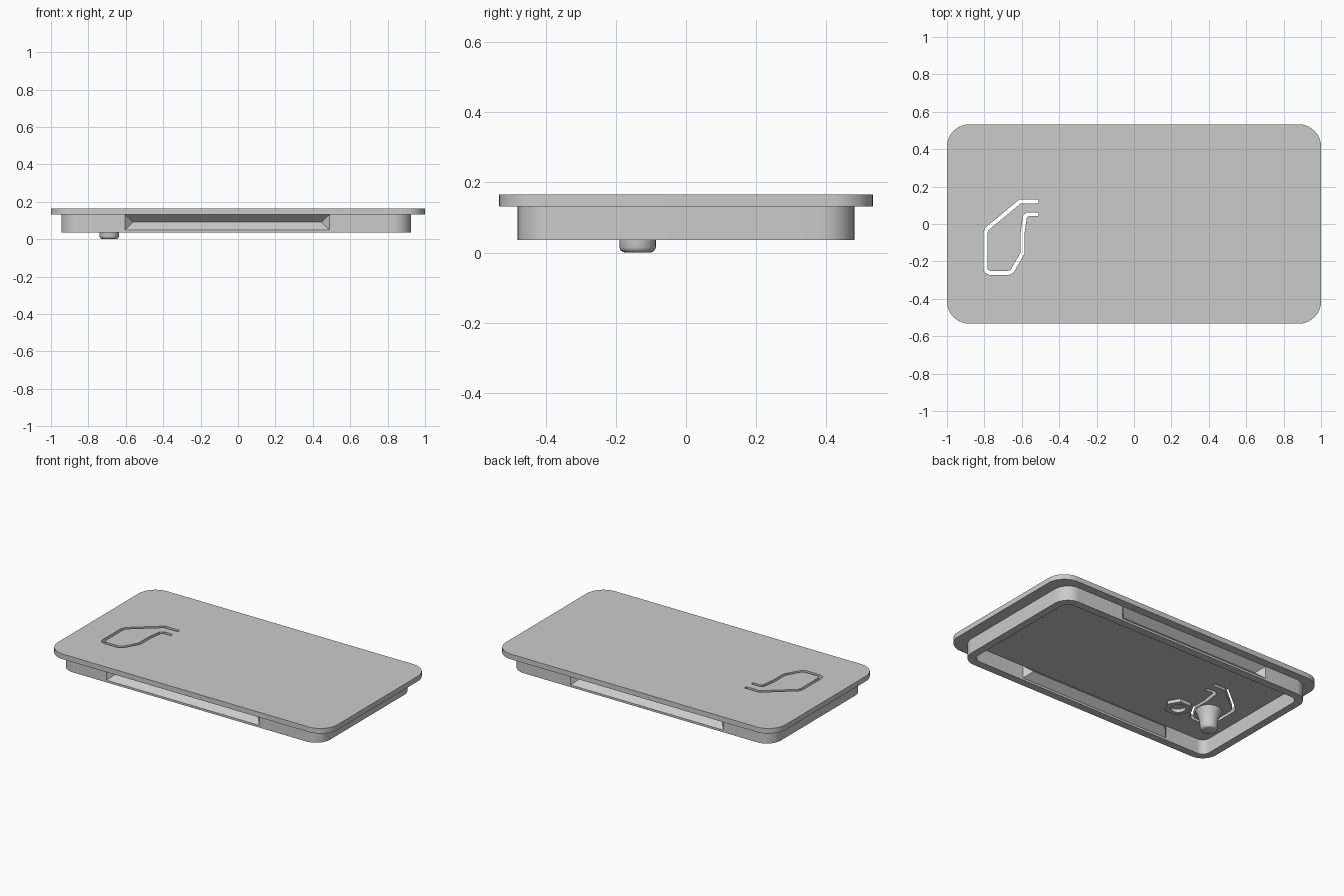
import bpy, bmesh
from math import sin, cos, pi
from mathutils import Vector

if "Cube" in bpy.data.objects:
    bpy.data.objects.remove(bpy.data.objects["Cube"])

grey = bpy.data.materials.new("plain grey")
grey.use_nodes = True
grey.diffuse_color = (0.6, 0.6, 0.6, 1)
grey.node_tree.nodes["Principled BSDF"].inputs["Base Color"].default_value = (0.6, 0.6, 0.6, 1)


def finish(name, bm):
    bmesh.ops.recalc_face_normals(bm, faces=bm.faces)
    mesh = bpy.data.meshes.new(name)
    bm.to_mesh(mesh)
    bm.free()
    obj = bpy.data.objects.new(name, mesh)
    bpy.context.collection.objects.link(obj)
    mesh.materials.append(grey)
    return obj


def prism(name, points, z0, z1):
    bm = bmesh.new()
    low = [bm.verts.new((p[0], p[1], z0)) for p in points]
    high = [bm.verts.new((p[0], p[1], z1)) for p in points]
    bm.faces.new(low)
    bm.faces.new(high)
    for i in range(len(low)):
        j = (i + 1) % len(low)
        bm.faces.new((low[i], low[j], high[j], high[i]))
    return finish(name, bm)


def circle(cx, cy, r, n):
    return [(cx + r * cos(2 * pi * i / n), cy + r * sin(2 * pi * i / n)) for i in range(n)]


def rounded(cx, hx, hy, r, steps=10):
    points = []
    for k, (sx, sy) in enumerate([(1, 1), (-1, 1), (-1, -1), (1, -1)]):
        for i in range(steps + 1):
            a = (k + i / steps) * pi / 2
            points.append((cx + sx * (hx - r) + r * cos(a), sy * (hy - r) + r * sin(a)))
    return points


def combine(obj, other, operation):
    other.hide_render = True
    mod = obj.modifiers.new("combine", 'BOOLEAN')
    mod.operation = operation
    mod.solver = 'EXACT'
    mod.object = other
    bpy.context.view_layer.objects.active = obj
    bpy.ops.object.modifier_apply(modifier=mod.name)
    bpy.data.objects.remove(other)


def ribbon(path, width):
    # Outline of a constant-width band with mitred corners
    pts = [Vector(p) for p in path]
    left, right = [], []
    for i, p in enumerate(pts):
        a = (p - pts[i - 1]).normalized() if i else (pts[1] - p).normalized()
        b = (pts[i + 1] - p).normalized() if i < len(pts) - 1 else a
        t = (a + b).normalized()
        n = Vector((-t.y, t.x)) * (width / 2 / t.dot(a))
        left.append(p + n)
        right.append(p - n)
    return left + right[::-1]


def wedge(name, side, inset):
    # Roof-shaped solid pointing inward from a long wall
    bm = bmesh.new()
    base_y, ridge_y = side * (0.49 - inset), side * (0.435 - inset)
    base = [bm.verts.new((x, base_y, z)) for x, z in
            [(-0.614, 0.041), (0.499, 0.041), (0.499, 0.141), (-0.614, 0.141)]]
    a = bm.verts.new((-0.56, ridge_y, 0.091))
    b = bm.verts.new((0.445, ridge_y, 0.091))
    b0, b1, b2, b3 = base
    for f in [base, (b0, b1, b, a), (b2, b3, a, b), (b0, a, b3), (b1, b2, b)]:
        bm.faces.new(f)
    return finish(name, bm)


def lathe(name, cx, cy, profile, n=32):
    bm = bmesh.new()
    rings = [[bm.verts.new((x, y, z)) for x, y in circle(cx, cy, r, n)] for r, z in profile]
    for low, high in zip(rings, rings[1:]):
        for i in range(n):
            j = (i + 1) % n
            bm.faces.new((low[i], low[j], high[j], high[i]))
    bm.faces.new(rings[0])
    bm.faces.new(rings[-1])
    return finish(name, bm)


# Cover plate with the slot that frees a flexible latch tongue
plate = prism("cover_plate", rounded(0, 1.0, 0.533, 0.12), 0.132, 0.165)
slot_path = [(-0.51, 0.12), (-0.61, 0.12), (-0.785, -0.025), (-0.795, -0.05),
             (-0.795, -0.235), (-0.79, -0.252), (-0.77, -0.262), (-0.67, -0.262),
             (-0.65, -0.25), (-0.596, -0.155), (-0.596, -0.05), (-0.583, 0.04),
             (-0.568, 0.052), (-0.51, 0.052)]
combine(plate, prism("slot_cutter", ribbon(slot_path, 0.021), 0.1, 0.2), 'DIFFERENCE')

# Skirt wall with a pinched-in finger groove on both long sides
wall = prism("skirt_wall", rounded(-0.01, 0.935, 0.48, 0.1), 0.036, 0.132)
combine(wall, prism("inner_cutter", rounded(-0.01, 0.885, 0.43, 0.05), 0.0, 0.2), 'DIFFERENCE')
for side in (-1, 1):
    combine(wall, wedge("groove_backing", side, 0.05), 'UNION')
    combine(wall, wedge("groove_cutter", side, 0), 'DIFFERENCE')

# Flared latch post with a rounded tip
post = lathe("latch_post", -0.688, -0.138,
             [(0.036, 0), (0.043, 0.002), (0.049, 0.007), (0.052, 0.015), (0.052, 0.036),
              (0.056, 0.07), (0.064, 0.1), (0.079, 0.134)])

# Low hexagonal boss under the plate
boss = prism("hex_boss", circle(-0.505, -0.2, 0.08, 6), 0.11, 0.134)
combine(boss, prism("boss_cutter", circle(-0.505, -0.2, 0.045, 24), 0.05, 0.132), 'DIFFERENCE')

# Smooth the rounded surfaces and keep crisp edges
bpy.ops.object.select_all(action='DESELECT')
for obj in (plate, wall, post, boss):
    obj.select_set(True)
bpy.context.view_layer.objects.active = plate
bpy.ops.object.shade_smooth_by_angle(angle=pi / 6)
